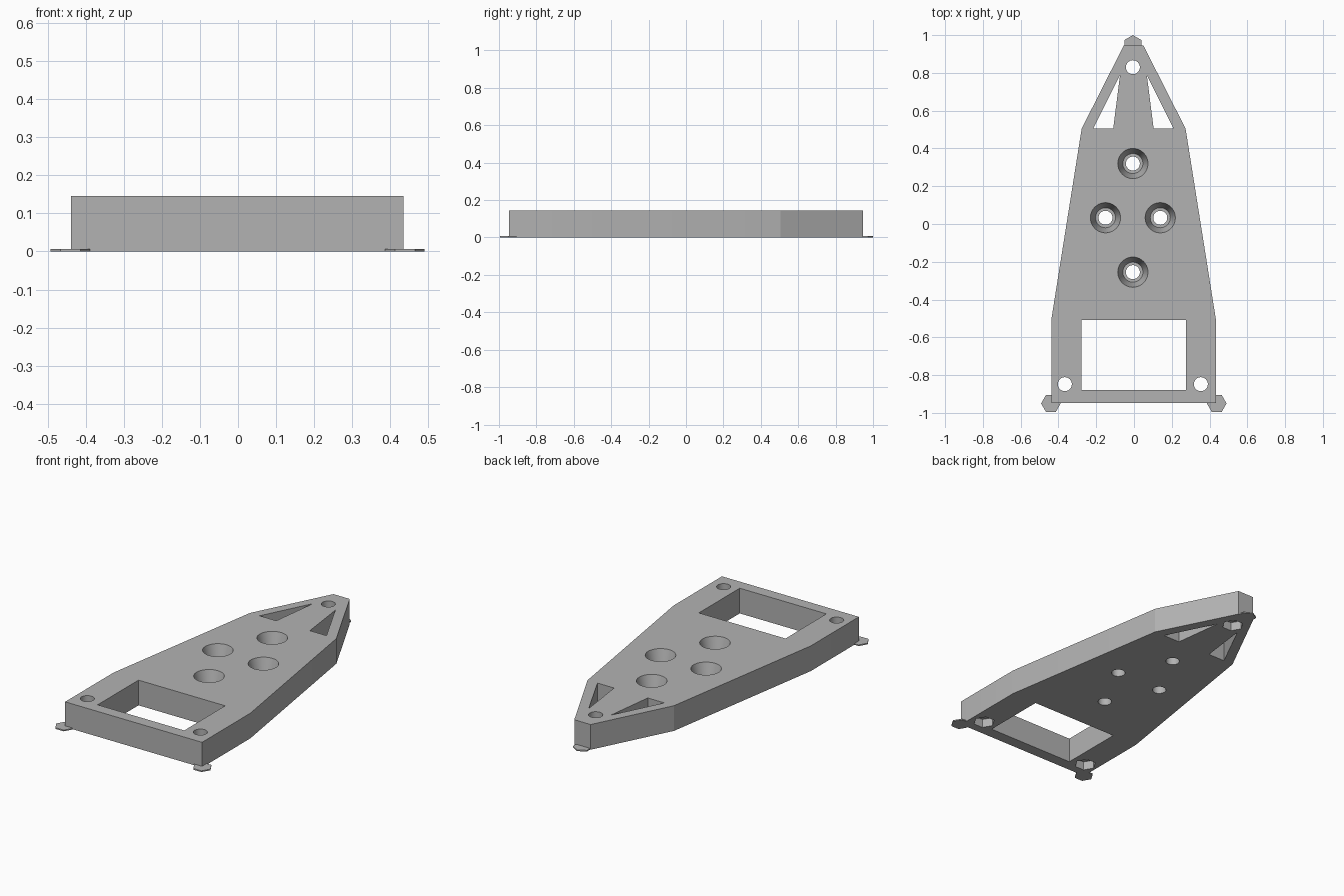
import bpy, bmesh, math

HEIGHT = 0.145
MID = -0.006          # centre line of the hole pattern

if "Cube" in bpy.data.objects:
    bpy.data.objects.remove(bpy.data.objects["Cube"], do_unlink=True)

grey = bpy.data.materials.new("plain grey")
grey.use_nodes = True
grey.diffuse_color = (0.45, 0.45, 0.45, 1)
grey.node_tree.nodes["Principled BSDF"].inputs["Base Color"].default_value = (0.45, 0.45, 0.45, 1)


def loft(name, rings):
    """Solid through a stack of point rings, capped at both ends."""
    bm = bmesh.new()
    rows = [[bm.verts.new(p) for p in ring] for ring in rings]
    n = len(rows[0])
    for low, high in zip(rows, rows[1:]):
        for i in range(n):
            j = (i + 1) % n
            bm.faces.new((low[i], low[j], high[j], high[i]))
    bm.faces.new(rows[0][::-1])
    bm.faces.new(rows[-1])
    bmesh.ops.recalc_face_normals(bm, faces=bm.faces[:])
    mesh = bpy.data.meshes.new(name)
    bm.to_mesh(mesh)
    bm.free()
    mesh.materials.append(grey)
    obj = bpy.data.objects.new(name, mesh)
    bpy.context.collection.objects.link(obj)
    return obj


def prism(name, outline, z0, z1):
    return loft(name, [[(x, y, z) for x, y in outline] for z in (z0, z1)])


def lathe(name, x, y, profile, sides, turn=0.0):
    """Regular-sided solid about a vertical axis; profile is (radius, z)."""
    angles = [turn + math.tau * i / sides for i in range(sides)]
    return loft(name, [[(x + r * math.cos(a), y + r * math.sin(a), z) for a in angles]
                       for r, z in profile])


# Tapered plate
half = [(0.436, -0.947), (0.436, -0.508), (0.275, 0.505), (0.052, 0.945)]
outline = half + [(-x, y) for x, y in reversed(half)]
plate = prism("tapered_plate", [(x - 0.002, y) for x, y in outline], 0, HEIGHT)

# Rectangular window and the two slanted triangular windows
cutters = [prism("window_cutter", [(-0.278, -0.88), (0.274, -0.88),
                                   (0.274, -0.508), (-0.278, -0.508)], -0.1, 0.3)]
for side in (-1, 1):
    triangle = [(0.107, 0.505), (0.213, 0.505), (0.071, 0.788)]
    cutters.append(prism("triangle_cutter",
                         [(MID / 2 + side * x, y) for x, y in triangle], -0.1, 0.3))

# Counterbored screw holes in a diamond
bore = [(0.037, -0.05), (0.037, 0.045), (0.053, 0.045), (0.08, HEIGHT), (0.083, HEIGHT + 0.011)]
for x, y in [(0, 0.32), (-0.145, 0.033), (0.145, 0.033), (0, -0.255)]:
    cutters.append(lathe("counterbore_cutter", x + MID, y, bore, 40))

# Corner bolt holes with hexagonal nut pockets underneath
bolt = [(0.058, -0.05), (0.058, 0.05)]
for x, y in [(-0.36, -0.848), (0.36, -0.848), (0, 0.83)]:
    cutters.append(lathe("bolt_cutter", x + MID, y, [(0.037, -0.1), (0.037, 0.3)], 32))
    cutters.append(lathe("nut_cutter", x + MID, y, bolt, 6))

for cutter in cutters:
    cutter.hide_render = True
    mod = plate.modifiers.new("cut", 'BOOLEAN')
    mod.operation = 'DIFFERENCE'
    mod.solver = 'EXACT'
    mod.object = cutter
bpy.context.view_layer.objects.active = plate
plate.select_set(True)
for mod in list(plate.modifiers):
    bpy.ops.object.modifier_apply(modifier=mod.name)
for cutter in cutters:
    bpy.data.objects.remove(cutter, do_unlink=True)
bpy.ops.object.shade_smooth_by_angle(angle=math.radians(15))

# Thin hexagonal pads under the three corners
pad = [(0.052, 0), (0.052, 0.007)]
lathe("left_pad", 0.438, -0.95, pad, 6)
lathe("right_pad", -0.44, -0.95, pad, 6)
lathe("tip_pad", MID, 0.948, pad, 6, math.pi / 2)
